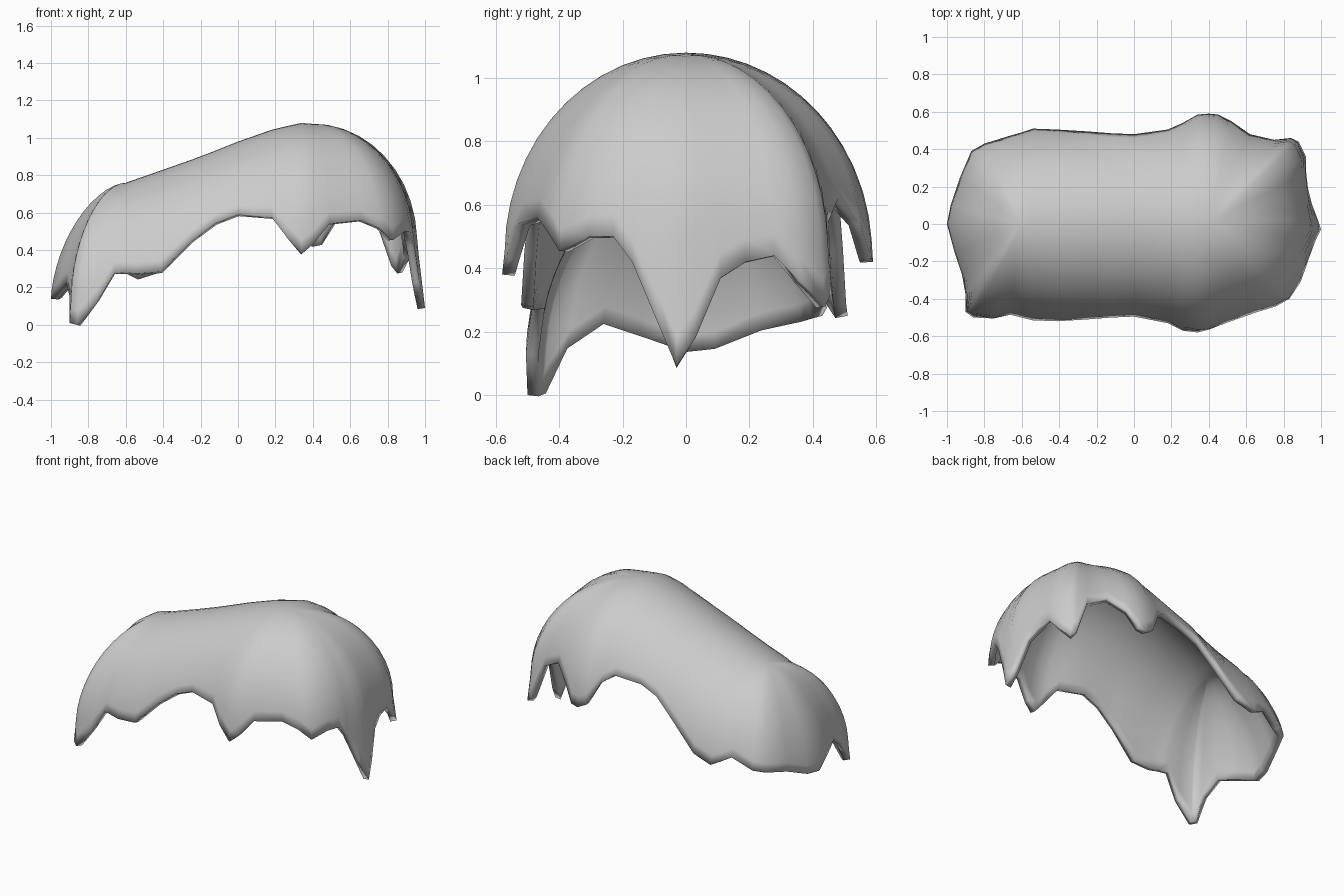
import bpy
import bmesh
import math
from mathutils import Vector

cube = bpy.data.objects.get("Cube")
if cube:
    bpy.data.objects.remove(cube, do_unlink=True)

RINGS = 14        # points from the ridge down to the hem
DOME = 0.63       # height of the rounded part of the wall
THICKNESS = 0.04

# Ridge line of the cover: (x, z)
ridge = [(-0.6, 0.76), (-0.2, 0.9), (0, 0.98), (0.2, 1.05), (0.34, 1.08), (0.4, 1.075)]

# Long sides: x, front hem y and z, back hem y and z
sides = [
    (-0.6, -0.5, 0.28, 0.49, 0.28),
    (-0.54, -0.515, 0.275, 0.51, 0.25),
    (-0.41, -0.52, 0.285, 0.505, 0.29),
    (-0.25, -0.51, 0.45, 0.495, 0.46),
    (-0.12, -0.5, 0.55, 0.485, 0.59),
    (0, -0.495, 0.595, 0.48, 0.64),
    (0.18, -0.53, 0.575, 0.505, 0.66),
    (0.26, -0.57, 0.47, 0.54, 0.6),
    (0.34, -0.58, 0.38, 0.585, 0.45),
    (0.4, -0.565, 0.43, 0.59, 0.42),
]

# Tall end hem, from front to back
tall_end = [
    (0.49, -0.53, 0.54), (0.66, -0.47, 0.56), (0.76, -0.44, 0.52),
    (0.83, -0.4, 0.455), (0.89, -0.31, 0.5), (0.92, -0.23, 0.5),
    (0.94, -0.17, 0.42), (0.97, -0.09, 0.23), (1.0, -0.03, 0.09),
    (0.98, 0.03, 0.18), (0.95, 0.11, 0.37), (0.93, 0.19, 0.42),
    (0.92, 0.28, 0.44), (0.92, 0.36, 0.36), (0.88, 0.44, 0.28),
    (0.84, 0.46, 0.32), (0.75, 0.45, 0.55), (0.62, 0.48, 0.62),
    (0.52, 0.55, 0.54), (0.45, 0.585, 0.43),
]

# Low end hem, from back to front
low_end = [
    (-0.67, 0.47, 0.32), (-0.8, 0.43, 0.25), (-0.87, 0.39, 0.24),
    (-0.93, 0.25, 0.21), (-0.98, 0.1, 0.15), (-1.0, 0, 0.14),
    (-0.96, -0.15, 0.19), (-0.92, -0.27, 0.23), (-0.9, -0.38, 0.15),
    (-0.9, -0.47, 0.01), (-0.86, -0.5, 0), (-0.75, -0.505, 0.13),
    (-0.66, -0.485, 0.28),
]


def ridge_point(x):
    """Nearest point of the ridge to a hem point at x."""
    x = min(max(x, ridge[0][0]), ridge[-1][0])
    for (x1, z1), (x2, z2) in zip(ridge, ridge[1:]):
        if x <= x2:
            return Vector((x, 0, z1 + (z2 - z1) * (x - x1) / (x2 - x1)))


def column(hem):
    """Points from the ridge over the dome, then straight down any drip."""
    hem = Vector(hem)
    top = ridge_point(hem.x)
    out = Vector((hem.x - top.x, hem.y, 0))
    base = top.z - DOME
    # The low end slopes a little flatter than the rest
    slope = max(0, -out.x / out.length)
    power = 2 / (2 - 0.3 * slope)
    drop = max(0, base - hem.z)
    level = min(1, max(0, (hem.z - base) / DOME))
    last = math.acos(level ** (1 / power))
    reach = (1 - 0.2 * drop) / math.sin(last) ** power
    edge = top + out * (1 - 0.2 * drop)
    edge.z = base
    total = last + drop / DOME
    points = []
    for i in range(RINGS + 1):
        s = total * i / RINGS
        if i == RINGS:
            points.append(hem)
        elif s <= last:
            p = top + out * reach * math.sin(s) ** power
            p.z = base + DOME * max(0, math.cos(s)) ** power
            points.append(p)
        else:
            points.append(edge.lerp(hem, (s - last) / (total - last)))
    return points


# Full hem, counter-clockwise from above
front = [(x, y, z) for x, y, z, _, _ in sides]
back = [(x, y, z) for x, _, _, y, z in reversed(sides)]
hem_line = front + tall_end + back + low_end

# Skin between neighbouring columns
bm = bmesh.new()
columns = [[bm.verts.new(p) for p in column(h)] for h in hem_line]
for a, b in zip(columns, columns[1:] + columns[:1]):
    for j in range(RINGS):
        bm.faces.new((a[j], a[j + 1], b[j + 1], b[j]))
bmesh.ops.remove_doubles(bm, verts=bm.verts, dist=0.0005)
mesh = bpy.data.meshes.new("dripping_cover")
bm.to_mesh(mesh)
bm.free()

cover = bpy.data.objects.new("dripping_cover", mesh)
bpy.context.collection.objects.link(cover)
for poly in mesh.polygons:
    poly.use_smooth = True

# Give the skin its thickness on the inside
shell = cover.modifiers.new("thickness", "SOLIDIFY")
shell.thickness = THICKNESS
shell.offset = -1

# Plain light grey
grey = bpy.data.materials.new("light_grey")
grey.use_nodes = True
colour = (0.6, 0.6, 0.6, 1)
grey.diffuse_color = colour
grey.node_tree.nodes["Principled BSDF"].inputs["Base Color"].default_value = colour
mesh.materials.append(grey)
